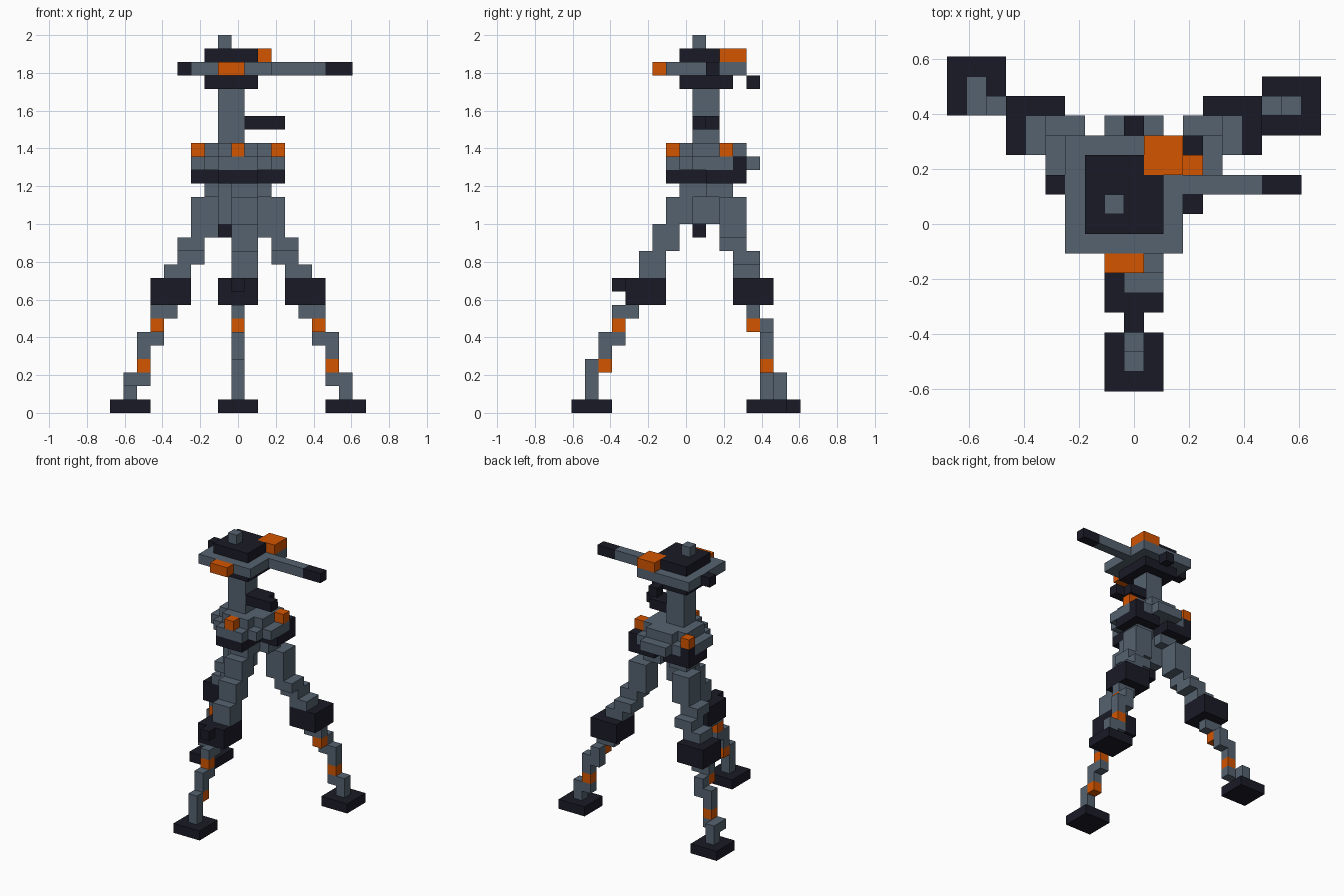
import bpy
import bmesh
from mathutils import Matrix, Vector

cube = bpy.data.objects.get("Cube")
if cube:
    bpy.data.objects.remove(cube, do_unlink=True)

UNIT = 1 / 14                       # edge of one block
ORIGIN = Vector((9.5, 8.5, 0))      # grid point at the world origin


def material(name, colour):
    mat = bpy.data.materials.new(name)
    mat.use_nodes = True
    mat.diffuse_color = (*colour, 1)
    bsdf = mat.node_tree.nodes["Principled BSDF"]
    bsdf.inputs["Base Color"].default_value = (*colour, 1)
    bsdf.inputs["Roughness"].default_value = 0.8
    return mat


STEEL = material("steel grey", (0.091, 0.123, 0.162))
DARK = material("dark metal", (0.0103, 0.0103, 0.02))
ORANGE = material("signal orange", (0.651, 0.089, 0.0))


def blocks(name, mat, *boxes, mirror=False):
    """One object made of boxes, each (corner, size) in grid blocks."""
    bm = bmesh.new()
    for corner, size in boxes:
        corner, size = Vector(corner), Vector(size)
        if mirror:
            corner.x = 2 * ORIGIN.x - corner.x - size.x
        centre = (corner + size / 2 - ORIGIN) * UNIT
        bmesh.ops.create_cube(bm, size=1, matrix=Matrix.Translation(centre)
                              @ Matrix.Diagonal((*(size * UNIT), 1)))
    mesh = bpy.data.meshes.new(name)
    bm.to_mesh(mesh)
    bm.free()
    mesh.materials.append(mat)
    obj = bpy.data.objects.new(name, mesh)
    bpy.context.collection.objects.link(obj)
    return obj


def disk_rows(radius, level):
    """Rows of blocks filling a stepped disk around the turntable centre."""
    reach = int(radius)
    rows = []
    for dy in range(-reach, reach + 1):
        half = int((radius ** 2 - dy ** 2) ** 0.5)
        rows.append(((9 - half, 10 + dy, level), (2 * half + 1, 1, 1)))
    return rows


# Head: stacked plates, barrel, sensors
blocks("head_finial", STEEL, ((8, 9, 27), (1, 1, 1)))
blocks("head_cap", DARK, ((7, 8, 26), (3, 4, 1)), ((10, 8, 26), (1, 3, 1)))
blocks("head_corner_box", ORANGE, ((10, 11, 26), (2, 2, 1)))
blocks("head_plate", STEEL, ((6, 7, 25), (6, 6, 1)))
blocks("head_underside", DARK, ((7, 8, 24), (4, 4, 1)))
blocks("front_sensor", ORANGE, ((8, 6, 25), (2, 1, 1)))
blocks("side_knob", DARK, ((5, 10, 25), (1, 1, 1)))
blocks("rear_knob", DARK, ((9, 13, 24), (1, 1, 1)))
blocks("barrel", STEEL, ((12, 10, 25), (4, 1, 1)))
blocks("barrel_tip", DARK, ((16, 10, 25), (2, 1, 1)))

# Neck and side arm
blocks("neck", STEEL, ((8, 9, 19), (2, 2, 5)))
blocks("side_arm", DARK, ((10, 9, 21), (3, 1, 1)), ((10, 10, 21), (2, 1, 1)))

# Turntable, hip pads and lights
blocks("turntable_upper", STEEL, *disk_rows(2.5, 19))
blocks("turntable_lower", STEEL, *disk_rows(3.5, 18))
blocks("front_hip_pad", DARK, ((8, 7, 17), (3, 3, 1)))
blocks("front_light", ORANGE, ((9, 7, 19), (1, 1, 1)))
blocks("left_light", ORANGE, ((12, 11, 19), (1, 1, 1)))
blocks("right_light", ORANGE, ((6, 12, 19), (1, 1, 1)))
blocks("core", STEEL, ((8, 9, 14), (2, 2, 3)))
blocks("core_tip", DARK, ((8, 9, 13), (1, 1, 1)))

# Front leg: each thigh step moves one block forward as it goes down
thigh = [((9, 8, 16), (2, 2, 1))]
thigh += [((9, 7 - n, 14 - 2 * n), (2, 2, 2)) for n in range(3)]
blocks("front_thigh", STEEL, *thigh)
blocks("front_knee", DARK, ((8, 4, 8), (3, 3, 2)), ((9, 3, 9), (1, 1, 1)))
blocks("front_shin", STEEL,
       ((9, 3, 7), (1, 2, 1)), ((9, 2, 5), (1, 2, 1)),
       ((9, 2, 4), (1, 1, 1)), ((9, 1, 1), (1, 1, 3)))
blocks("front_shin_bands", ORANGE,
       ((9, 3, 6), (1, 1, 1)), ((9, 2, 3), (1, 1, 1)))
blocks("front_foot", DARK, ((8, 0, 0), (3, 3, 1)))

# Back legs, mirrored left to right; the right ankle and foot sit further back
for side, flip in (("left", False), ("right", True)):
    def part(name, mat, *boxes):
        blocks(f"{side}_{name}", mat, *boxes, mirror=flip)

    part("hip_pad", DARK, ((10, 10, 17), (3, 3, 1)), ((12, 12, 18), (1, 1, 1)))
    part("thigh", STEEL,
         ((10, 10, 16), (2, 2, 1)), ((11, 11, 13), (2, 2, 3)),
         ((12, 11, 12), (2, 2, 1)), ((12, 12, 11), (2, 2, 1)),
         ((13, 12, 10), (2, 2, 1)))
    part("knee", DARK, ((13, 12, 8), (3, 3, 2)))
    part("shin", STEEL,
         ((14, 13, 7), (2, 1, 1)), ((15, 14, 6), (1, 1, 1)),
         ((15, 14, 5), (2, 1, 1)), ((16, 14, 4), (1, 1, 1)),
         ((16, 14, 2), (2, 1, 1)))
    part("shin_bands", ORANGE,
         ((15, 13, 6), (1, 1, 1)), ((16, 14, 3), (1, 1, 1)))
    back = 1 if flip else 0
    part("ankle", STEEL, ((17, 14 + back, 1), (1, 1, 1 + back)))
    part("foot", DARK, ((16, 13 + back, 0), (3, 3, 1)))
